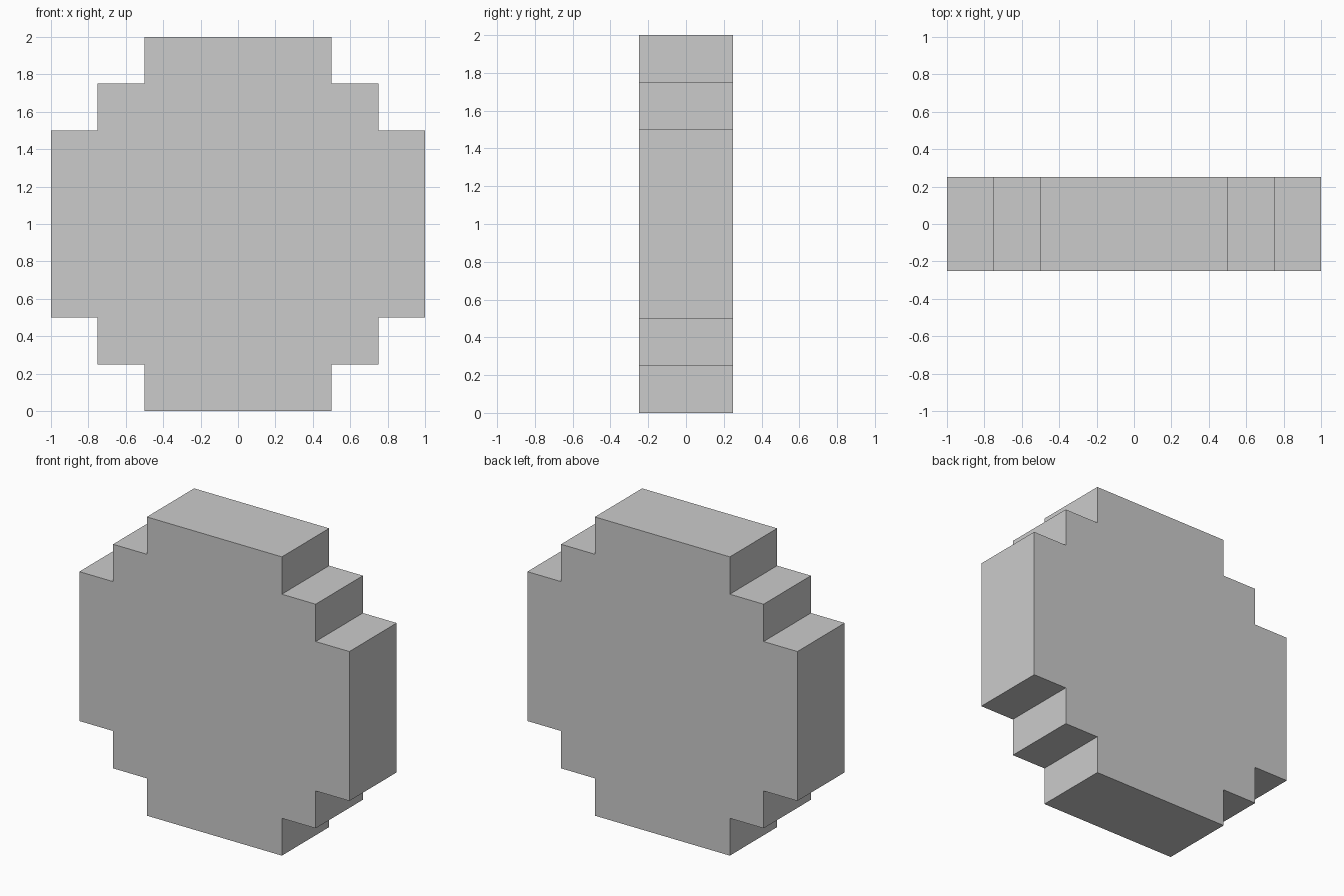
import bpy, bmesh
from math import radians
from mathutils import Matrix, Vector

if "Cube" in bpy.data.objects:
    bpy.data.objects.remove(bpy.data.objects["Cube"])

CELL = 0.25       # pixel size
THICK = 0.5       # coin thickness
POCKET = 0.25     # depth of the engraved ring


def cell_distance(face):
    c = face.calc_center_median()
    return abs(c.x) + abs(c.z)


def extrude(bm, faces, depth, keep=False):
    result = bmesh.ops.extrude_face_region(bm, geom=faces, use_keep_orig=keep)
    verts = [g for g in result["geom"] if isinstance(g, bmesh.types.BMVert)]
    bmesh.ops.translate(bm, verts=verts, vec=Vector((0, depth, 0)))


bm = bmesh.new()

# Front face: 8 x 8 pixel grid with stepped corners removed
bmesh.ops.create_grid(bm, x_segments=8, y_segments=8, size=4 * CELL,
                      matrix=Matrix.Translation((0, -THICK / 2, 0)) @ Matrix.Rotation(radians(90), 4, 'X'))
corners = [f for f in bm.faces if cell_distance(f) > 1.3]
bmesh.ops.delete(bm, geom=corners, context='FACES')

# Pixels of the engraved ring, grouped into eight separate pockets
pockets = {}
for f in bm.faces:
    if abs(cell_distance(f) - 0.75) < 0.01:
        c = f.calc_center_median()
        pockets.setdefault((round(c.x / 0.5), round(c.z / 0.5)), []).append(f)

# Solid body, then sink each pocket from the front
extrude(bm, bm.faces[:], THICK, keep=True)
for faces in pockets.values():
    extrude(bm, faces, POCKET)

bmesh.ops.recalc_face_normals(bm, faces=bm.faces[:])
bmesh.ops.translate(bm, verts=bm.verts[:], vec=Vector((0, 0, 1)))

mesh = bpy.data.meshes.new("pixel_coin")
bm.to_mesh(mesh)
bm.free()
coin = bpy.data.objects.new("pixel_coin", mesh)
bpy.context.collection.objects.link(coin)
